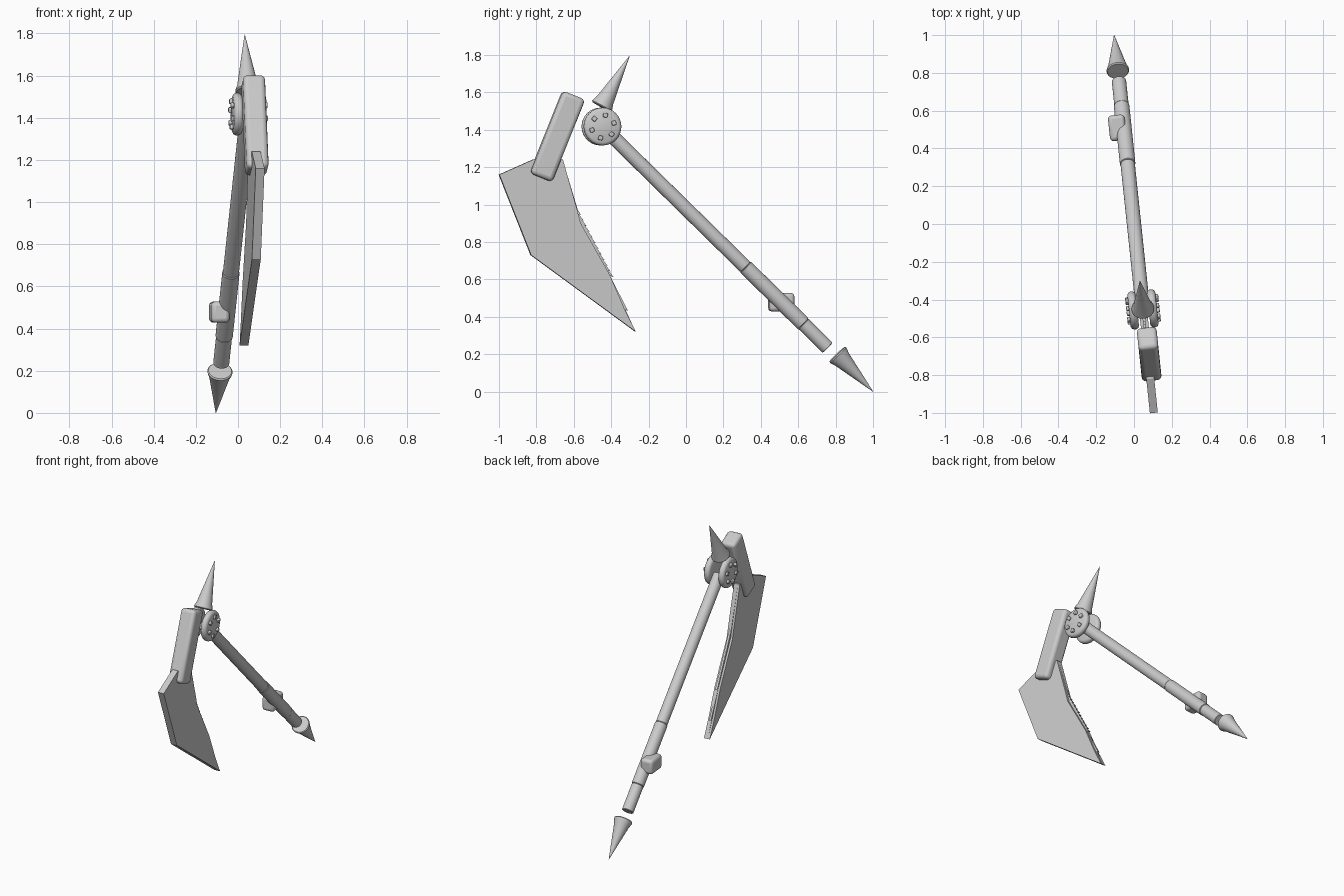
import bpy, bmesh, math
from mathutils import Matrix, Vector

cube = bpy.data.objects.get("Cube")
if cube:
    bpy.data.objects.remove(cube, do_unlink=True)

grey = bpy.data.materials.new("light_grey")
grey.use_nodes = True
colour = (0.6, 0.6, 0.6, 1)
grey.diffuse_color = colour
grey.node_tree.nodes["Principled BSDF"].inputs["Base Color"].default_value = colour

# The whole weapon lies in one upright plane, turned slightly about z
TURN = Matrix.Rotation(math.radians(6), 4, 'Z')


def at(y, z, x=0):
    return Vector((x, y / math.cos(math.radians(6)), z))


def finish(name, bm, matrix=Matrix(), bevel=0, segments=3, smooth=True):
    bmesh.ops.recalc_face_normals(bm, faces=bm.faces)
    mesh = bpy.data.meshes.new(name)
    bm.to_mesh(mesh)
    bm.free()
    mesh.materials.append(grey)
    obj = bpy.data.objects.new(name, mesh)
    bpy.context.collection.objects.link(obj)
    obj.matrix_world = TURN @ matrix
    if bevel:
        mod = obj.modifiers.new("rounded_edges", 'BEVEL')
        mod.width, mod.segments = bevel, segments
    if smooth:
        bpy.ops.object.select_all(action='DESELECT')
        obj.select_set(True)
        bpy.context.view_layer.objects.active = obj
        bpy.ops.object.shade_smooth_by_angle(angle=math.radians(35))
    return obj


def box(name, centre, size, tilt=0, bevel=0.02):
    bm = bmesh.new()
    bmesh.ops.create_cube(bm, size=1)
    bmesh.ops.scale(bm, vec=size, verts=bm.verts)
    matrix = Matrix.Translation(centre) @ Matrix.Rotation(math.radians(tilt), 4, 'X')
    return finish(name, bm, matrix, bevel)


def lathe(name, start, end, profile, sides=32):
    """Rings of (radius, distance) along the line from start to end."""
    bm = bmesh.new()
    rings = []
    for radius, along in profile:
        rings.append([bm.verts.new((radius * math.cos(a), radius * math.sin(a), along))
                      for a in (i * math.tau / sides for i in range(sides))])
    for low, high in zip(rings, rings[1:]):
        for i in range(sides):
            j = (i + 1) % sides
            bm.faces.new((low[i], low[j], high[j], high[i]))
    bm.faces.new(rings[0])
    bm.faces.new(rings[-1])
    aim = (end - start).to_track_quat('Z', 'Y').to_matrix().to_4x4()
    return finish(name, bm, Matrix.Translation(start) @ aim)


def plate(name, outline, thickness):
    bm = bmesh.new()
    face = bm.faces.new([bm.verts.new(at(y, z, -thickness / 2)) for y, z in outline])
    new = bmesh.ops.extrude_face_region(bm, geom=[face])["geom"]
    bmesh.ops.translate(bm, vec=(thickness, 0, 0),
                        verts=[v for v in new if isinstance(v, bmesh.types.BMVert)])
    return finish(name, bm, smooth=False)


# Shaft in three fitted sections
top, foot = at(-0.43, 1.4), at(0.757, 0.235)
length = (foot - top).length
sections = [("upper_shaft", 0, 0.63, 0.038), ("middle_shaft", 0.63, 0.89, 0.041),
            ("lower_shaft", 0.89, 1, 0.038)]
for name, a, b, radius in sections:
    span = (b - a) * length
    lathe(name, top.lerp(foot, a), top.lerp(foot, b),
          [(radius - 0.003, 0), (radius, 0.003), (radius, span - 0.003), (radius - 0.003, span)])

# Spikes at both ends, each with a flared rim
for name, base, tip in [("top_spike", at(-0.452, 1.522), at(-0.302, 1.794)),
                        ("bottom_spike", at(0.808, 0.2), at(1, 0))]:
    lathe(name, base, tip, [(0.055, 0), (0.06, 0.006), (0.058, 0.015), (0.049, 0.04),
                            (0.001, (tip - base).length)])

# Pair of hinge discs with six rivets each
hub = at(-0.452, 1.417)
for side, label in ((1, "left"), (-1, "right")):
    out = Vector((side, 0, 0))
    lathe(label + "_hinge_disc", hub + out * 0.03, hub + out * 0.074,
          [(0.085, 0), (0.096, 0.006), (0.101, 0.016), (0.101, 0.028), (0.096, 0.038), (0.085, 0.044)])
    for i in range(6):
        angle = math.radians(18 + 60 * i)
        offset = Vector((side * 0.077, 0.062 * math.cos(angle), 0.062 * math.sin(angle)))
        box(f"{label}_rivet_{i + 1}", hub + offset, (0.022, 0.024, 0.024), 18 + 60 * i, 0.005)

# Blade holder and grip block
box("blade_holder", at(-0.69, 1.364, 0.008), (0.105, 0.127, 0.475), -22, 0.022)
box("grip_block", at(0.513, 0.478, -0.035), (0.088, 0.136, 0.1), 0, 0.02)

# Blade: two cheeks around a slightly prouder toothed core
back = [(-0.27, 0.32), (-0.83, 0.73), (-1, 1.16), (-0.82, 1.24), (-0.66, 1.24)]
plate("blade", back + [(-0.585, 0.975), (-0.565, 0.9), (-0.41, 0.625), (-0.33, 0.44)], 0.042)
edge = [(-0.58, 0.975)]
start, end = Vector((-0.58, 0.975)), Vector((-0.388, 0.612))
for i in range(1, 13):
    p = start.lerp(end, i / 12)
    edge += [tuple(p), (p.x - 0.01, p.y + 0.004)]
edge += [(-0.41, 0.625), (-0.31, 0.43), (-0.325, 0.44)]
plate("blade_teeth", back + edge, 0.014)
